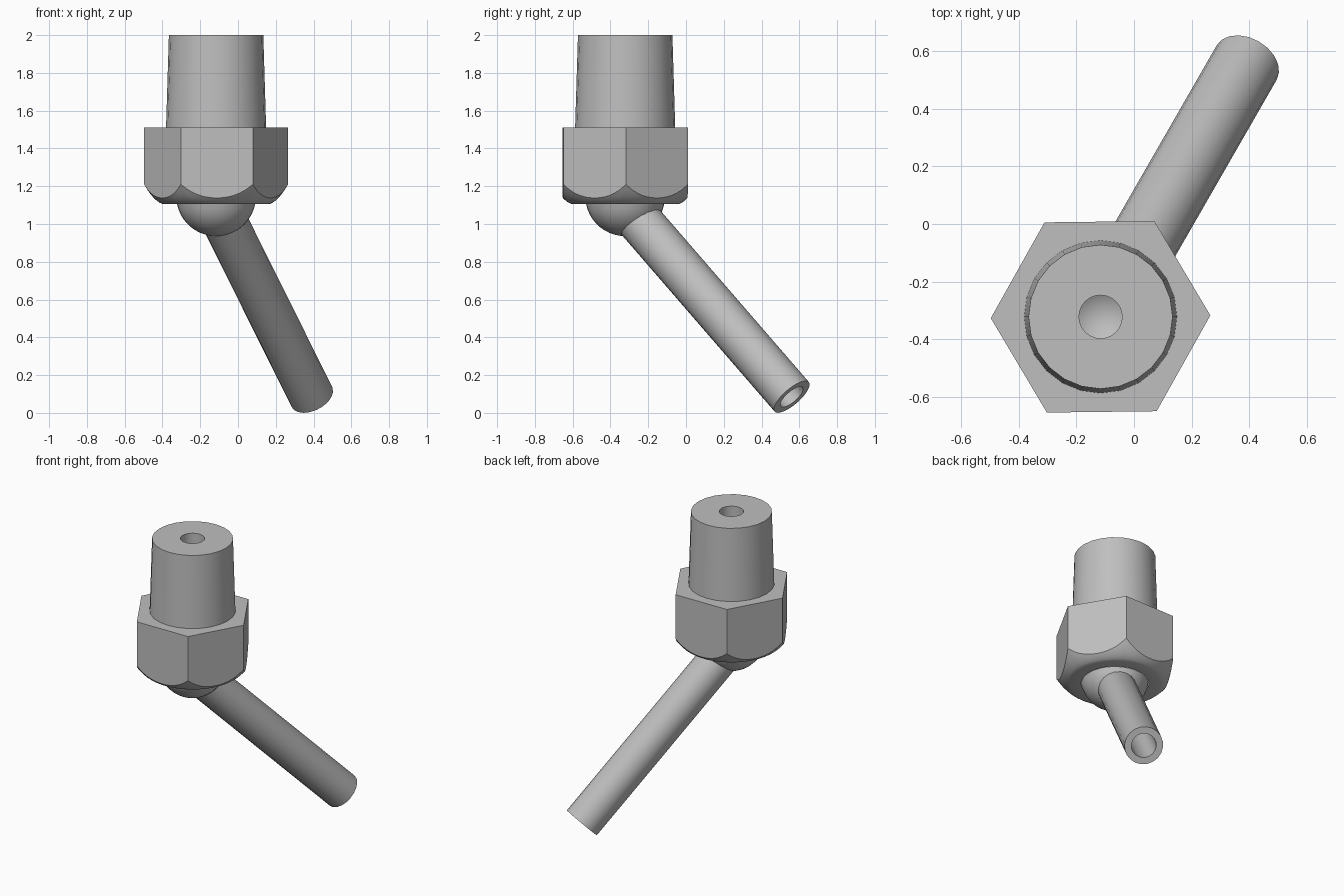
import bpy, bmesh, math
from mathutils import Matrix, Vector

if "Cube" in bpy.data.objects:
    bpy.data.objects.remove(bpy.data.objects["Cube"], do_unlink=True)

steel = bpy.data.materials.new("grey_steel")
steel.use_nodes = True
grey = (0.52, 0.52, 0.52, 1)
steel.diffuse_color = grey
steel.node_tree.nodes["Principled BSDF"].inputs["Base Color"].default_value = grey

CX, CY = -0.116, -0.322


def skin(name, rings, count, matrix):
    """Join rings, each a function angle -> (radius, height), into one surface."""
    bm = bmesh.new()
    rows = []
    for ring in rings:
        row = []
        for i in range(count):
            a = 2 * math.pi * i / count
            r, z = ring(a)
            row.append(bm.verts.new((r * math.cos(a), r * math.sin(a), z)))
        rows.append(row)
    for low, high in zip(rows, rows[1:]):
        for i in range(count):
            j = (i + 1) % count
            bm.faces.new((low[i], low[j], high[j], high[i]))
    bmesh.ops.remove_doubles(bm, verts=bm.verts, dist=1e-5)
    mesh = bpy.data.meshes.new(name)
    bm.to_mesh(mesh)
    bm.free()
    mesh.materials.append(steel)
    obj = bpy.data.objects.new(name, mesh)
    bpy.context.collection.objects.link(obj)
    obj.matrix_world = matrix
    bpy.ops.object.select_all(action='DESELECT')
    obj.select_set(True)
    bpy.context.view_layer.objects.active = obj
    bpy.ops.object.shade_smooth_by_angle(angle=math.radians(30))
    return obj


def lathe(name, profile, count, matrix):
    return skin(name, [lambda a, p=p: p for p in profile], count, matrix)


upright = Matrix.Translation((CX, CY, 0))

# Tapered stem with a blind drilled bore
lathe("tapered_stem", [(0.265, 1.51), (0.25, 2.0), (0.075, 2.0),
                       (0.075, 1.16), (0, 1.115)], 24, upright)

# Hexagonal nut with a rounded lower chamfer
FLAT, CHAMFER, BOTTOM, TOP = 0.33, 0.282, 1.105, 1.51


def hex_radius(a):
    return FLAT / math.cos((a % (math.pi / 3)) - math.pi / 6)


def chamfer_ring(t):
    def ring(a):
        d = t * (hex_radius(a) - CHAMFER)
        return CHAMFER + d, BOTTOM + 0.336 * d + 7.3 * d * d
    return ring


nut_rings = [lambda a: (0.208, BOTTOM)]
nut_rings += [chamfer_ring(k / 6) for k in range(7)]
nut_rings += [lambda a: (hex_radius(a), TOP), lambda a: (0.262, TOP)]
skin("hex_nut", nut_rings, 72, upright @ Matrix.Rotation(math.radians(0.7), 4, 'Z'))

# Ball below the nut
R, CENTRE = 0.211, 1.147
start = math.asin((CENTRE - BOTTOM) / R)
ball = []
for k in range(11):
    a = math.pi / 2 + (start - math.pi / 2) * k / 10
    ball.append((R * math.cos(a), CENTRE - R * math.sin(a)))
lathe("ball_joint", ball, 32, upright)

# Angled tube with a bore open at its lower end
end = Vector((0.391, 0.56, 0.085))
root = Vector((CX, CY, 1.104))
axis = end - root
length = axis.length
lean = Matrix.Translation(root) @ axis.to_track_quat('Z', 'Y').to_matrix().to_4x4()
lathe("angled_tube", [(0.12, 0.11), (0.12, length), (0.077, length),
                      (0.077, 0.06), (0, 0.015)], 20, lean)
